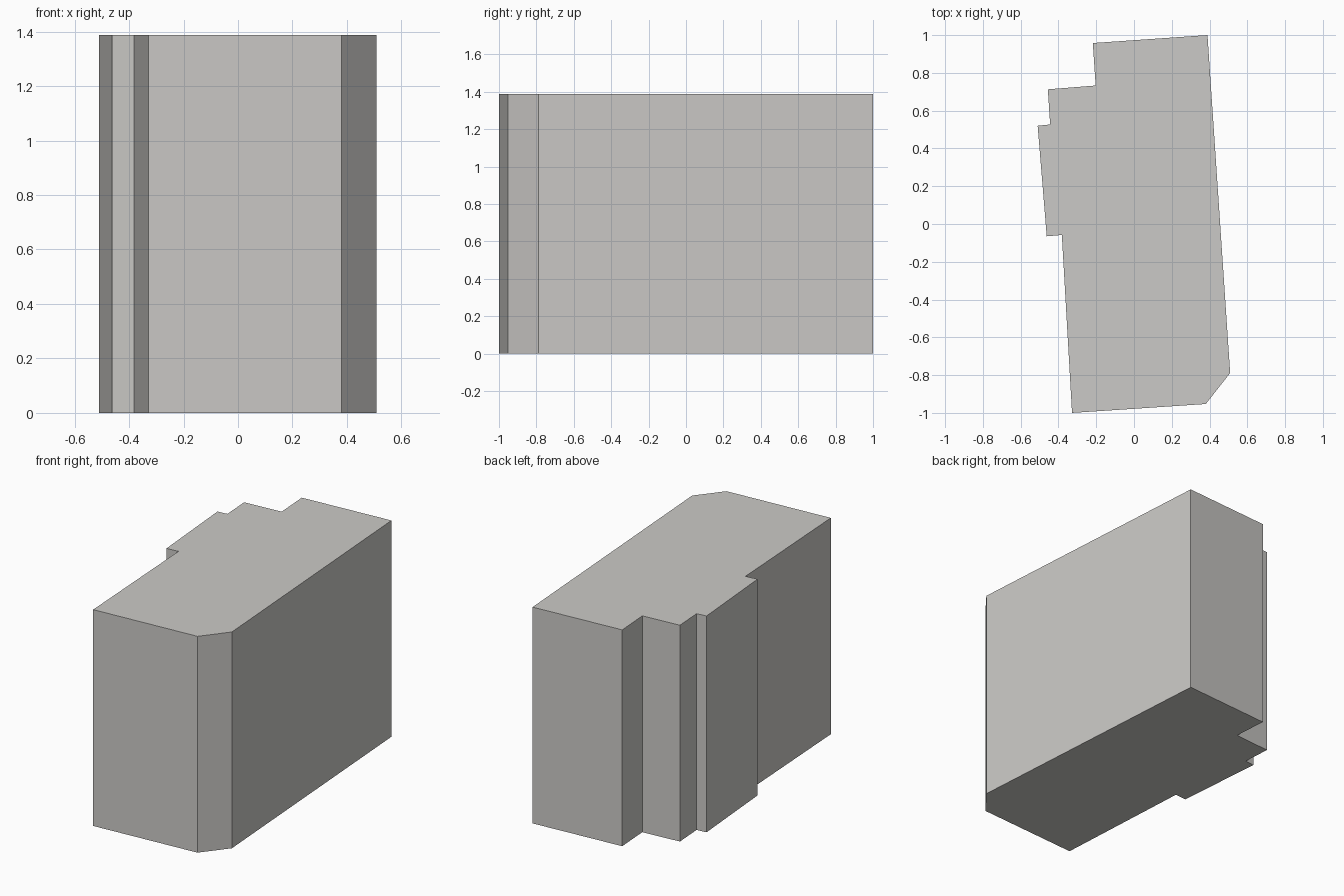
import bpy, bmesh

if "Cube" in bpy.data.objects:
    bpy.data.objects.remove(bpy.data.objects["Cube"])

HEIGHT = 1.388

# Footprint of the building block, counter-clockwise
OUTLINE = [
    (-0.328, -1.0), (0.380, -0.953), (0.509, -0.789), (0.389, 1.0),
    (-0.218, 0.958), (-0.203, 0.733), (-0.456, 0.713), (-0.444, 0.527),
    (-0.510, 0.520), (-0.462, -0.065), (-0.382, -0.058),
]

# Single warm grey colour
grey = bpy.data.materials.new("warm grey")
grey.diffuse_color = (0.60, 0.59, 0.57, 1.0)
grey.use_nodes = True
grey.node_tree.nodes["Principled BSDF"].inputs["Base Color"].default_value = grey.diffuse_color

# Block: footprint extruded straight up
bm = bmesh.new()
base = bm.faces.new([bm.verts.new((x, y, 0)) for x, y in OUTLINE])
top = bmesh.ops.extrude_face_region(bm, geom=[base], use_keep_orig=True)
verts = [v for v in top["geom"] if isinstance(v, bmesh.types.BMVert)]
bmesh.ops.translate(bm, verts=verts, vec=(0, 0, HEIGHT))
bmesh.ops.recalc_face_normals(bm, faces=bm.faces)

mesh = bpy.data.meshes.new("building_block")
bm.to_mesh(mesh)
bm.free()
mesh.materials.append(grey)
bpy.context.collection.objects.link(bpy.data.objects.new("building_block", mesh))
